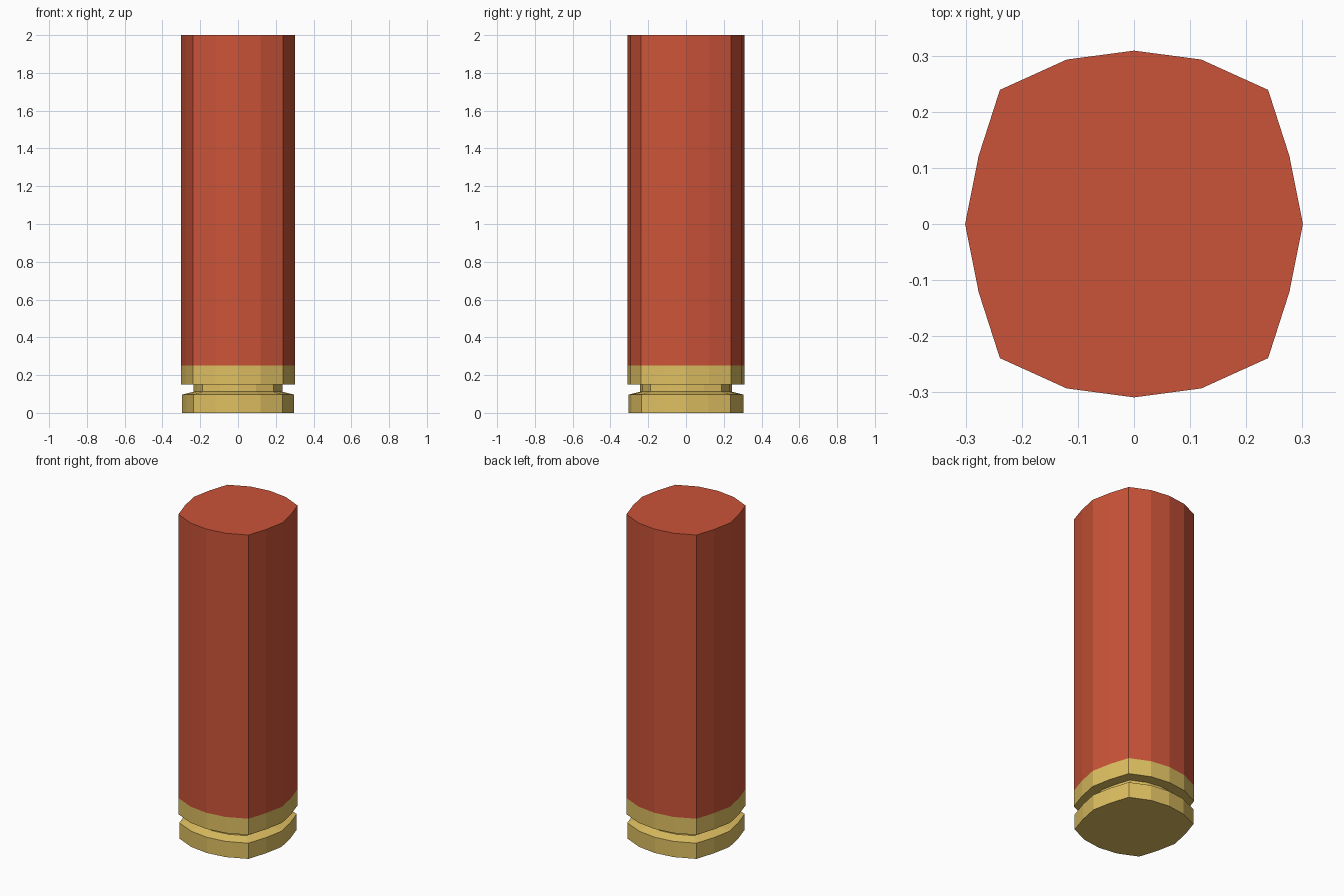
import bpy, bmesh

if "Cube" in bpy.data.objects:
    bpy.data.objects.remove(bpy.data.objects["Cube"])

# Quarter of the squarish 16-sided outline, mirrored into the full loop
QUARTER = [(0.301, 0.0), (0.277, 0.121), (0.239, 0.239), (0.12, 0.293), (0.0, 0.309)]
half = QUARTER + [(-x, y) for x, y in reversed(QUARTER[:-1])]
OUTLINE = half + [(x, -y) for x, y in reversed(half[1:-1])]


def material(name, color):
    mat = bpy.data.materials.new(name)
    mat.diffuse_color = color
    mat.use_nodes = True
    mat.node_tree.nodes["Principled BSDF"].inputs["Base Color"].default_value = mat.diffuse_color
    return mat


def loft(name, profile, mat, cap_bottom=False, cap_top=False):
    """Stack scaled copies of the outline; profile holds (scale, z)."""
    bm = bmesh.new()
    rings = [[bm.verts.new((x * s, y * s, z)) for x, y in OUTLINE] for s, z in profile]
    n = len(OUTLINE)
    for low, high in zip(rings, rings[1:]):
        for i in range(n):
            j = (i + 1) % n
            bm.faces.new((low[i], low[j], high[j], high[i]))
    if cap_bottom:
        bm.faces.new(rings[0][::-1])
    if cap_top:
        bm.faces.new(rings[-1])
    mesh = bpy.data.meshes.new(name)
    bm.to_mesh(mesh)
    bm.free()
    mesh.materials.append(mat)
    obj = bpy.data.objects.new(name, mesh)
    bpy.context.collection.objects.link(obj)
    return obj


brass = material("brass", (0.73, 0.52, 0.12, 1))
red = material("red_plastic", (0.60, 0.088, 0.04, 1))

# Brass base: rim, sloped shoulder, groove, collar (open where the tube joins)
loft("brass_base", [(0.985, 0.0), (0.985, 0.097), (0.785, 0.112), (0.785, 0.15),
                    (1.0, 0.15), (1.0, 0.25)], brass, cap_bottom=True)

# Long red tube with closed flat end
loft("red_tube", [(1.0, 0.25), (1.0, 2.0)], red, cap_top=True)
